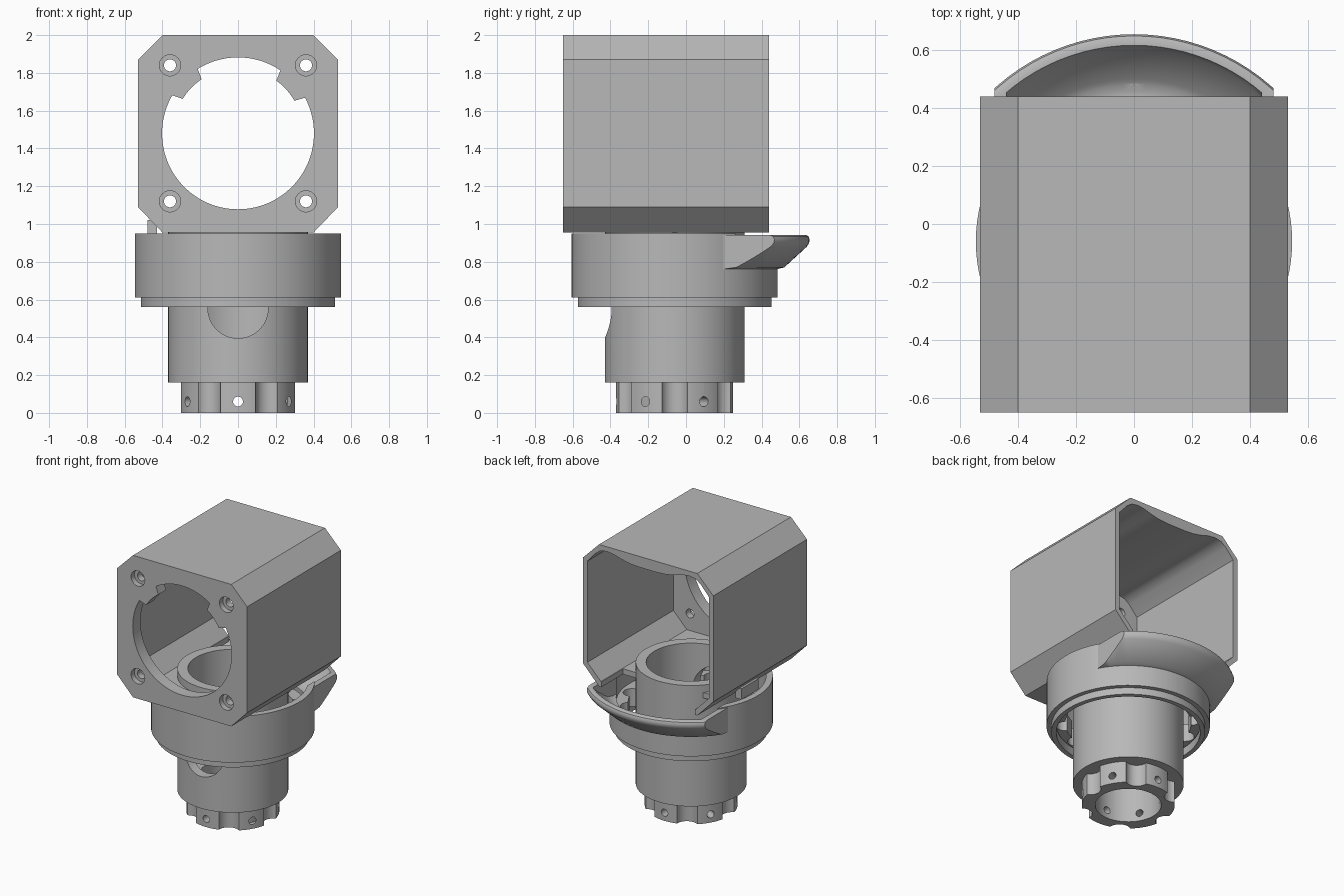
import bpy, bmesh
from math import sin, cos, pi, radians, tau
from mathutils import Vector, Matrix

if "Cube" in bpy.data.objects:
    bpy.data.objects.remove(bpy.data.objects["Cube"])

grey = bpy.data.materials.new("plain_grey")
grey.use_nodes = True
COLOUR = (0.48, 0.48, 0.48, 1)
grey.diffuse_color = COLOUR
grey.node_tree.nodes["Principled BSDF"].inputs["Base Color"].default_value = COLOUR

AXIS_Y = -0.06      # y of the collar and tube axis
BORE_Z = 1.48       # height of the round opening


def finish(name, bm):
    bmesh.ops.recalc_face_normals(bm, faces=bm.faces)
    mesh = bpy.data.meshes.new(name)
    bm.to_mesh(mesh)
    bm.free()
    mesh.materials.append(grey)
    obj = bpy.data.objects.new(name, mesh)
    bpy.context.collection.objects.link(obj)
    return obj


def prism(name, pts, lo, hi, axis="Y"):
    """Extrude an outline: (x, z) along y, or (x, y) along z."""
    place = (lambda p, d: (p[0], d, p[1])) if axis == "Y" else (lambda p, d: (p[0], p[1], d))
    bm = bmesh.new()
    a = [bm.verts.new(place(p, lo)) for p in pts]
    b = [bm.verts.new(place(p, hi)) for p in pts]
    bm.faces.new(a)
    bm.faces.new(b)
    for i in range(len(pts)):
        j = (i + 1) % len(pts)
        bm.faces.new((a[i], a[j], b[j], b[i]))
    return finish(name, bm)


def block(name, x0, x1, y0, y1, z0, z1):
    return prism(name, [(x0, z0), (x1, z0), (x1, z1), (x0, z1)], y0, y1)


def circle(cx, cy, r, n=48):
    return [(cx + r * cos(tau * i / n), cy + r * sin(tau * i / n)) for i in range(n)]


def lathe(name, profile, n=96):
    """Revolve a closed (radius, z) profile about the tube axis."""
    bm = bmesh.new()
    rings = [[bm.verts.new((r * cos(tau * i / n), AXIS_Y + r * sin(tau * i / n), z))
              for r, z in profile] for i in range(n)]
    m = len(profile)
    for i in range(n):
        a, b = rings[i], rings[(i + 1) % n]
        for j in range(m):
            k = (j + 1) % m
            bm.faces.new((a[j], a[k], b[k], b[j]))
    return finish(name, bm)


def combine(obj, tool, op="DIFFERENCE", keep=False):
    tool.hide_render = True
    mod = obj.modifiers.new("cut", "BOOLEAN")
    mod.operation = op
    mod.solver = "EXACT"
    mod.object = tool
    bpy.context.view_layer.objects.active = obj
    bpy.ops.object.modifier_apply(modifier=mod.name)
    if not keep:
        bpy.data.objects.remove(tool)


def radial_hole(angle, z, r, r0, r1):
    """Cylinder pointing outwards from the tube axis."""
    bm = bmesh.new()
    d = Vector((cos(angle), sin(angle), 0))
    at = Vector((0, AXIS_Y, z)) + d * (r0 + r1) / 2
    bmesh.ops.create_cone(bm, cap_ends=True, segments=24, radius1=r, radius2=r, depth=r1 - r0,
                          matrix=Matrix.Translation(at) @ d.to_track_quat("Z", "Y").to_matrix().to_4x4())
    return finish("hole_cutter", bm)


# Chamfered housing, open at the back
half = [(0.4, 0.955), (0.53, 1.09), (0.53, 1.87), (0.4, 2.0)]
housing = prism("housing", half + [(-x, z) for x, z in reversed(half)], -0.65, 0.44)

# Cavity with a thicker roof in the middle and relief beside the corners
cav = [(0.385, 0.995), (0.495, 1.107), (0.495, 1.852), (0.43, 1.925), (0.39, 1.955), (0.34, 1.965),
       (0.28, 1.958), (0.22, 1.94), (0.15, 1.925), (0.07, 1.92)]
combine(housing, prism("cavity", cav + [(-x, z) for x, z in reversed(cav)], -0.56, 0.6))

# Round front opening with two inward tabs
outline = []
for i in range(180):
    a = radians(i * 2)
    tab = 30 <= i * 2 <= 54 or 124 <= i * 2 <= 148
    r = 0.345 if tab else 0.402
    outline.append((r * cos(a), BORE_Z + r * sin(a)))
combine(housing, prism("opening", outline, -0.8, -0.5))

# Counterbored screw holes
for sx in (-0.36, 0.36):
    for sz in (-0.36, 0.36):
        combine(housing, prism("screw", circle(sx, BORE_Z + sz, 0.032, 24), -0.8, -0.5))
        combine(housing, prism("bore", circle(sx, BORE_Z + sz, 0.056, 32), -0.8, -0.61))

# Floor opening over the tube, running out at the back
combine(housing, prism("floor", circle(0, AXIS_Y, 0.36, 64), 0.9, 1.06, "Z"))
combine(housing, block("floor_back", -0.38, 0.38, 0.19, 0.6, 0.9, 1.05))

# Tube with a stepped bore
tube = lathe("tube", [(0.22, 0.16), (0.37, 0.16), (0.37, 1.05), (0.30, 1.05), (0.30, 0.28), (0.22, 0.28)])

# Tall rounded window in the front of the tube
arch = [(0.16 * cos(t), 0.74 + 0.16 * sin(t)) for t in [pi * i / 24 for i in range(25)]]
arch += [(0.16 * cos(t), 0.555 + 0.16 * sin(t)) for t in [pi + pi * i / 24 for i in range(25)]]
combine(tube, prism("window", arch, -0.6, AXIS_Y))

# Flat cut across the back, rounded at its lower inner edge
fillet = [(0.23 - 0.04 * cos(t), 0.405 - 0.04 * sin(t)) for t in [pi / 2 * i / 8 for i in range(9)]]
cut = prism("back_cut", [(y, z) for y, z in fillet] + [(0.6, 0.365), (0.6, 1.2), (0.19, 1.2)], -0.5, 0.5)
for v in cut.data.vertices:          # turn the side profile to run along x
    x, y, z = v.co
    v.co = (y, x, z)
combine(tube, cut)

# Fluted crown at the foot, with six side holes
crown = lathe("crown", [(0.22, 0), (0.31, 0), (0.31, 0.165), (0.22, 0.165)])
for i in range(6):
    a = tau * i / 6
    combine(crown, prism("flute", circle(0.335 * cos(a), AXIS_Y + 0.335 * sin(a), 0.075, 32), -0.1, 0.16, "Z"))
    combine(crown, radial_hole(a + pi / 6, 0.06, 0.026, 0.15, 0.4))

# Collar with a stepped lower lip
collar = lathe("collar", [(0.48, 0.56), (0.513, 0.56), (0.513, 0.61), (0.545, 0.61), (0.545, 0.95),
                          (0.50, 0.95), (0.50, 0.62), (0.48, 0.62)])

# Scalloped inner flange of the collar
flange = lathe("inner_flange", [(0.42, 0.63), (0.505, 0.63), (0.505, 0.76), (0.42, 0.76)])
for i in range(12):
    a = tau * (i + 0.5) / 12
    combine(flange, prism("scallop", circle(0.42 * cos(a), AXIS_Y + 0.42 * sin(a), 0.06, 32), 0.5, 0.9, "Z"))

# Flared spout at the back of the collar
spout = lathe("spout", [(0.515, 0.755), (0.58, 0.77), (0.70, 0.88), (0.712, 0.90), (0.714, 0.92),
                        (0.708, 0.935), (0.695, 0.942), (0.515, 0.942)])
combine(spout, block("spout_limit", -0.48, 0.48, 0.1, 1, 0.5, 1.2), "INTERSECT")

# Scoop hollowed through the spout and the collar wall
scoop = lathe("scoop", [(0.1, 0.79), (0.52, 0.79), (0.56, 0.81), (0.665, 0.92), (0.685, 0.96), (0.685, 1.1), (0.1, 1.1)])
combine(scoop, block("scoop_limit", -0.44, 0.44, 0.12, 1, 0.5, 1.2), "INTERSECT")
combine(spout, scoop, keep=True)
combine(collar, scoop)

# Small stop under the housing
stop = block("stop_tab", -0.48, -0.43, -0.16, 0.04, 0.94, 1.02)

# Smooth the round surfaces, keep the edges sharp
for obj in (housing, tube, crown, collar, flange, spout, stop):
    bpy.ops.object.select_all(action="DESELECT")
    obj.select_set(True)
    bpy.context.view_layer.objects.active = obj
    bpy.ops.object.shade_smooth_by_angle(angle=radians(30))
